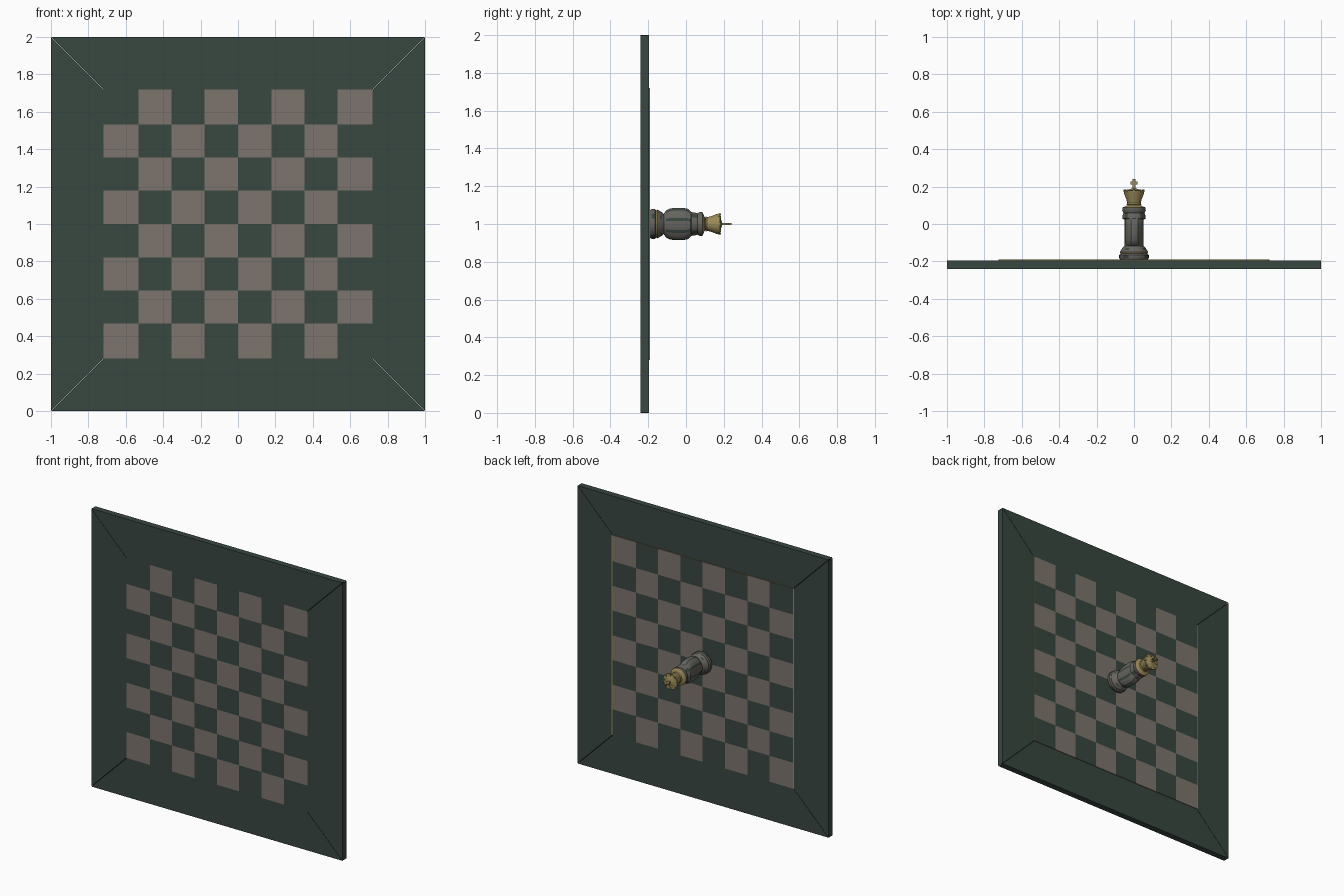
import bpy, bmesh, math

cube = bpy.data.objects.get("Cube")
if cube:
    bpy.data.objects.remove(cube, do_unlink=True)


def material(name, rgb):
    m = bpy.data.materials.new(name)
    m.use_nodes = True
    m.diffuse_color = (*rgb, 1)
    bsdf = m.node_tree.nodes["Principled BSDF"]
    bsdf.inputs["Base Color"].default_value = (*rgb, 1)
    bsdf.inputs["Roughness"].default_value = 0.7
    return m


GREEN = material("dark green", (0.040, 0.063, 0.051))
STONE = material("warm stone", (0.205, 0.174, 0.150))
GOLD = material("old gold", (0.33, 0.26, 0.10))
GREY = material("grey stone", (0.13, 0.125, 0.11))

BACK, FRONT, RAISED = -0.195, -0.24, -0.19
INNER = 0.72


def finish(name, bm, mats, smooth=False):
    bmesh.ops.recalc_face_normals(bm, faces=bm.faces)
    mesh = bpy.data.meshes.new(name)
    bm.to_mesh(mesh)
    bm.free()
    for m in mats:
        mesh.materials.append(m)
    ob = bpy.data.objects.new(name, mesh)
    bpy.context.collection.objects.link(ob)
    if smooth:
        bpy.ops.object.select_all(action='DESELECT')
        ob.select_set(True)
        bpy.context.view_layer.objects.active = ob
        bpy.ops.object.shade_smooth_by_angle(angle=math.radians(35))
    return ob


def prism(name, outline, y0, y1, mat):
    """Extrude an (x, z) outline along y."""
    bm = bmesh.new()
    face = bm.faces.new([bm.verts.new((x, y0, z)) for x, z in outline])
    ext = bmesh.ops.extrude_face_region(bm, geom=[face])
    for v in ext["geom"]:
        if isinstance(v, bmesh.types.BMVert):
            v.co.y = y1
    return finish(name, bm, [mat])


def box(name, x, z, y0, y1, hx, hz, mat):
    return prism(name, [(x - hx, z - hz), (x + hx, z - hz),
                        (x + hx, z + hz), (x - hx, z + hz)], y0, y1, mat)


# Four mitred frame boards with a hairline gap at each corner
gap = 0.0015
for i, side in enumerate(("bottom", "right", "top", "left")):
    c, s = round(math.cos(i * math.pi / 2)), round(math.sin(i * math.pi / 2))
    flat = [(-1 + gap, -1), (1 - gap, -1),
            (INNER - gap, -INNER), (-INNER + gap, -INNER)]
    prism("frame_" + side, [(x * c - z * s, 1 + x * s + z * c) for x, z in flat],
          FRONT, BACK, GREEN)

# Chequered slab, the same pattern on both faces
edges = [-INNER, -0.533, -0.356, -0.178, 0, 0.178, 0.356, 0.533, INNER]
bm = bmesh.new()
for y in (FRONT, RAISED):
    grid = [[bm.verts.new((x, y, 1 + z)) for z in edges] for x in edges]
    for i in range(8):
        for j in range(8):
            f = bm.faces.new((grid[i][j], grid[i + 1][j],
                              grid[i + 1][j + 1], grid[i][j + 1]))
            f.material_index = (i + j + 1) % 2
rim = [e for e in bm.edges if e.is_boundary]
for f in bmesh.ops.bridge_loops(bm, edges=rim)["faces"]:
    f.material_index = 2
finish("chequered_board", bm, [GREEN, STONE, GOLD])

# Thin gold trim along the two upright sides of the slab
for side, sx in (("left", 1), ("right", -1)):
    box("trim_" + side, sx * (INNER + 0.002), 1, BACK, RAISED - 0.0005,
        0.003, INNER, GOLD)


def turned(name, profile, mats, rule, segments=32):
    """Turn (y, x radius, z radius) rings about the y axis through z = 1."""
    bm = bmesh.new()
    rings = []
    for y, rx, rz in profile:
        rings.append([bm.verts.new((rx * math.cos(2 * math.pi * k / segments), y,
                                    1 + rz * math.sin(2 * math.pi * k / segments)))
                      for k in range(segments)])
    for r, (a, b) in enumerate(zip(rings, rings[1:])):
        for k in range(segments):
            n = (k + 1) % segments
            f = bm.faces.new((a[k], a[n], b[n], b[k]))
            f.material_index = rule(r, k)
    for ring, r in ((rings[0], 0), (rings[-1], len(rings) - 2)):
        bm.faces.new(ring).material_index = rule(r, 0)
    return finish(name, bm, mats, True)


def rings(*pairs):
    return [(y, r, r) for y, r in pairs]


# Stepped foot of the piece with dark panels and a gold band
turned("king_foot",
       rings((-0.192, 0.072), (-0.182, 0.079), (-0.165, 0.079), (-0.158, 0.072),
             (-0.150, 0.076), (-0.138, 0.068), (-0.128, 0.062), (-0.115, 0.050)),
       [GREY, GREEN, GOLD],
       lambda r, k: 2 if r == 3 else int(k % 8 in (2, 3) and r in (1, 5)))

# Body, narrow across and deep up and down, with dark upright stripes
turned("king_body",
       [(-0.120, 0.050, 0.050), (-0.105, 0.051, 0.072), (-0.085, 0.052, 0.082),
        (-0.055, 0.052, 0.086), (-0.015, 0.052, 0.086), (0.010, 0.052, 0.080),
        (0.025, 0.052, 0.065), (0.035, 0.050, 0.055)],
       [GREY, GREEN],
       lambda r, k: int(k % 8 in (1, 5) and 0 < r < 6))

# Collar with gold bands
turned("king_collar",
       rings((0.022, 0.050), (0.030, 0.063), (0.050, 0.060), (0.060, 0.056),
             (0.072, 0.063), (0.088, 0.062), (0.096, 0.042), (0.106, 0.024)),
       [GREY, GREEN, GOLD],
       lambda r, k: 2 if r > 4 else int(k % 8 in (3, 4) and r in (1, 2)))

# Flared crown and its domed cap
turned("king_crown",
       rings((0.100, 0.026), (0.104, 0.040), (0.112, 0.036), (0.135, 0.042),
             (0.160, 0.052), (0.180, 0.057), (0.178, 0.046), (0.184, 0.030),
             (0.190, 0.010)),
       [GOLD], lambda r, k: 0)

# Points round the crown rim
for i in range(8):
    a = 2 * math.pi * i / 8
    box("crown_point_%d" % (i + 1), 0.050 * math.cos(a), 1 + 0.050 * math.sin(a),
        0.172, 0.184, 0.006, 0.006, GOLD)

# Finial cross, thin up and down
box("cross_stem", 0, 1, 0.185, 0.240, 0.008, 0.006, GOLD)
box("cross_arms", 0, 1, 0.211, 0.227, 0.020, 0.005, GOLD)
